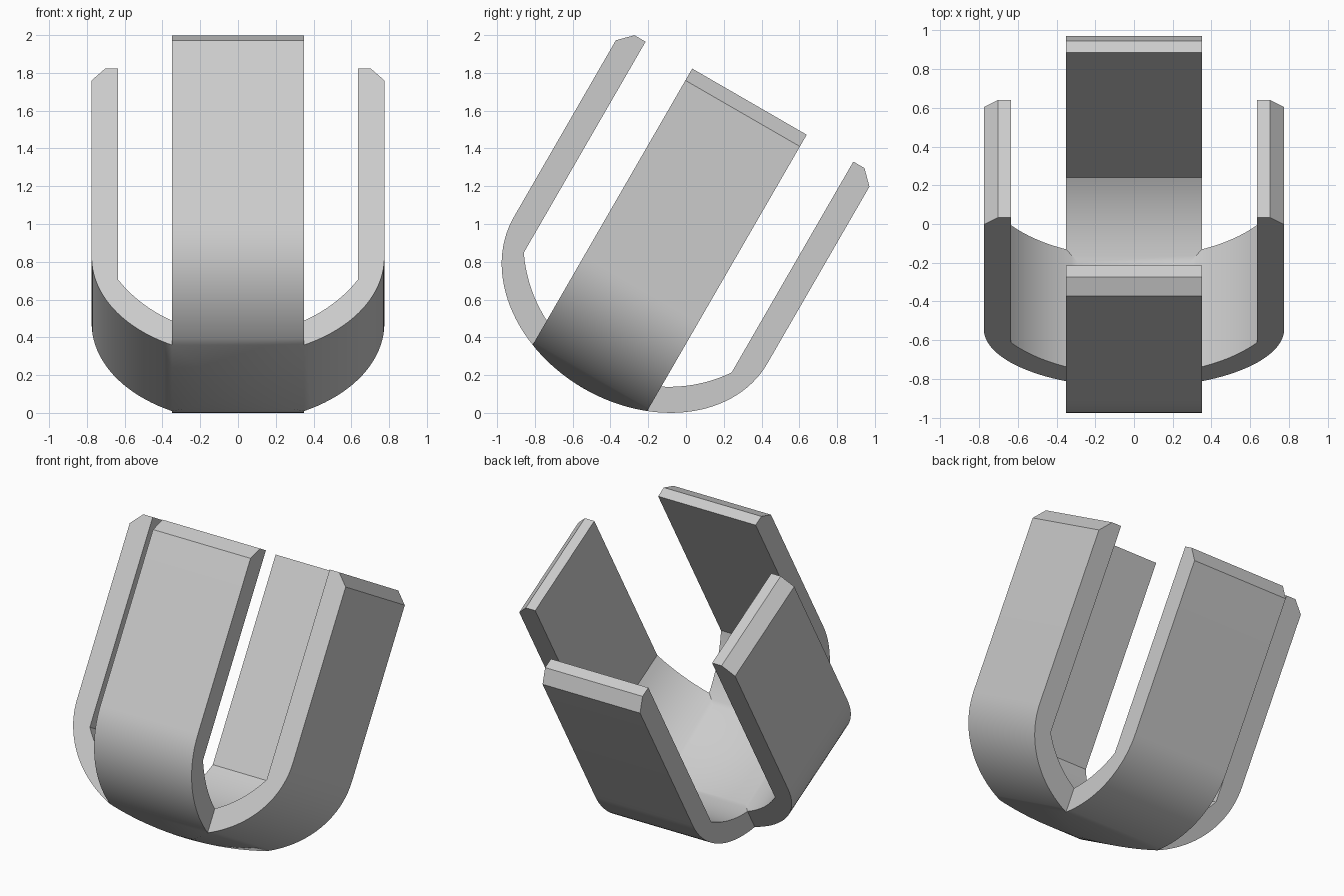
import bpy, bmesh, math
from mathutils import Matrix

cube = bpy.data.objects.get("Cube")
if cube:
    bpy.data.objects.remove(cube, do_unlink=True)

HALF = 0.35              # half the strap width
OUTER, INNER = 0.775, 0.635
TIP, CHAMFER = 1.6, 0.072
STEPS = 12


def outer_floor(u):
    return 0.447 - 0.601 * math.sqrt(max(0, 1 - (u / OUTER) ** 2))


def inner_floor(u):
    return 0.746 - math.sqrt(0.593 - u * u)


# Strap profile: under the floor, up the arm, over the tip, back to the centre
middle = [HALF * i / STEPS for i in range(STEPS)]
start = math.asin(HALF / OUTER)
outer_bend = [OUTER * math.sin(start + (math.pi / 2 - start) * i / 20) for i in range(21)]
inner_bend = [HALF + (INNER - HALF) * i / STEPS for i in range(STEPS + 1)]
outside = [(u, outer_floor(u)) for u in middle + outer_bend]
tip = [(OUTER, TIP - CHAMFER), (OUTER - CHAMFER, TIP), (INNER, TIP)]
inside = [(u, inner_floor(u)) for u in middle + inner_bend]
profile = outside + tip + inside[::-1]

bm = bmesh.new()
for quarter in range(4):
    turn = Matrix.Rotation(quarter * math.pi / 2, 4, 'Z')
    # Each strap narrows to the centre, so the four meet in mitred seams
    rows = [[bm.verts.new(turn @ Matrix.Translation((u, s * min(u, HALF), w)).translation)
             for s in (-1, 1)] for u, w in profile]
    for a, b in zip(rows, rows[1:]):
        bm.faces.new((a[0], b[0], b[1], a[1]))
    # Side walls of the arm
    arm = rows[STEPS:len(rows) - STEPS]
    bm.faces.new([r[0] for r in arm])
    bm.faces.new([r[1] for r in reversed(arm)])

bmesh.ops.remove_doubles(bm, verts=bm.verts[:], dist=0.0005)
bmesh.ops.dissolve_degenerate(bm, edges=bm.edges[:], dist=0.0005)
bmesh.ops.recalc_face_normals(bm, faces=bm.faces[:])

# Lean the whole piece towards the back
lean = Matrix.Translation((0, -0.464, 0.262)) @ Matrix.Rotation(math.radians(-30), 4, 'X')
bm.transform(lean)

mesh = bpy.data.meshes.new("crossed_straps")
bm.to_mesh(mesh)
bm.free()
straps = bpy.data.objects.new("crossed_straps", mesh)
bpy.context.collection.objects.link(straps)

grey = bpy.data.materials.new("light_grey")
grey.use_nodes = True
colour = (0.6, 0.6, 0.6, 1)
grey.diffuse_color = colour
grey.node_tree.nodes["Principled BSDF"].inputs["Base Color"].default_value = colour
mesh.materials.append(grey)

bpy.ops.object.select_all(action='DESELECT')
straps.select_set(True)
bpy.context.view_layer.objects.active = straps
bpy.ops.object.shade_smooth_by_angle(angle=math.radians(30))
